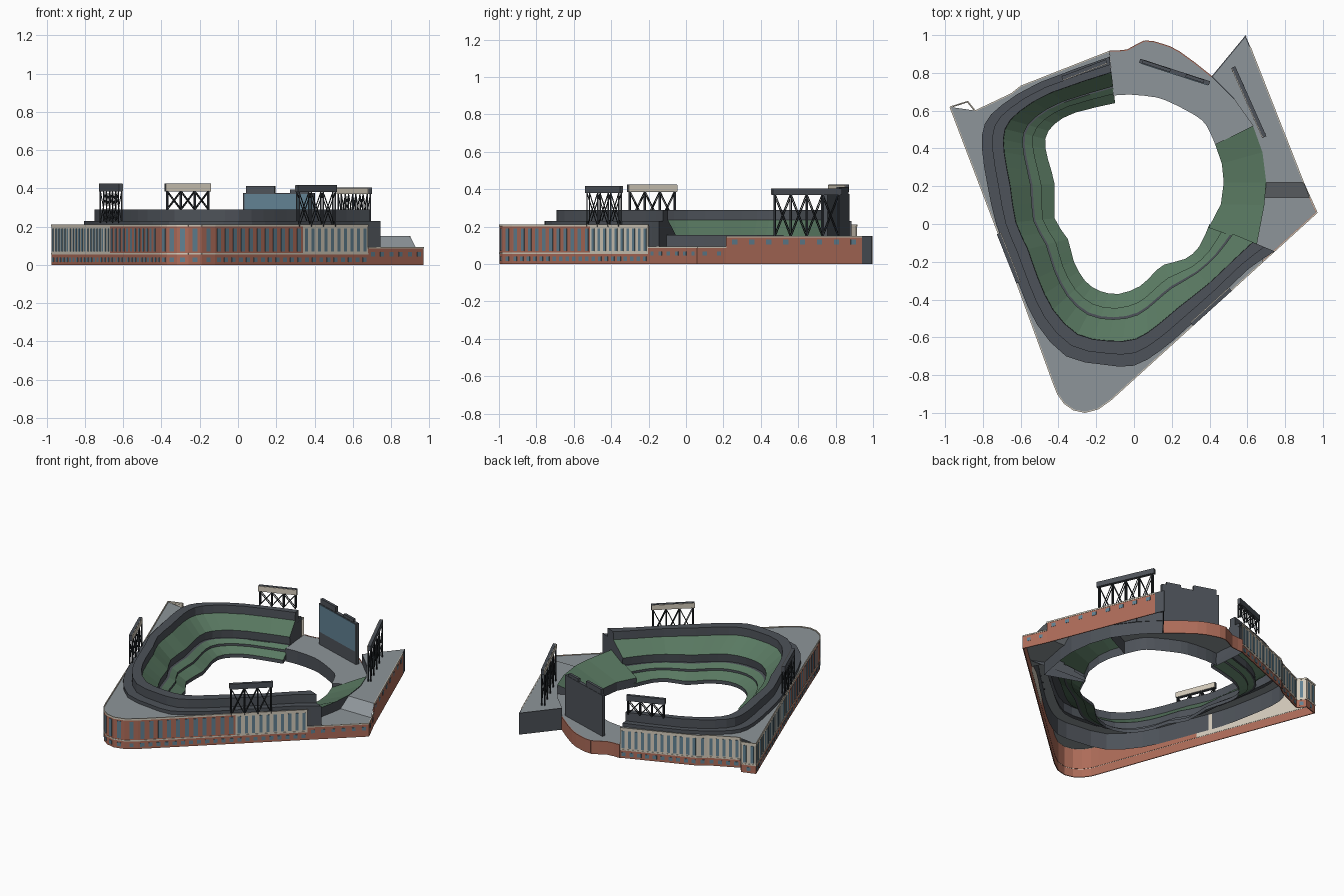
import bpy, bmesh, math
from mathutils import Vector, Matrix

if "Cube" in bpy.data.objects:
    bpy.data.objects.remove(bpy.data.objects["Cube"])

Z = Vector((0, 0, 1))

def mat(name, r, g, b):
    m = bpy.data.materials.new(name)
    m.diffuse_color = (r, g, b, 1)
    m.use_nodes = True
    m.node_tree.nodes["Principled BSDF"].inputs["Base Color"].default_value = m.diffuse_color
    return m

BRICK = mat("brick", .42, .15, .10)
CREAM = mat("cream", .66, .60, .50)
GREEN = mat("seat_green", .10, .19, .12)
DARK = mat("dark_grey", .075, .085, .10)
GREY = mat("deck_grey", .27, .30, .32)
BLUE = mat("glass_blue", .12, .22, .29)
STEEL = mat("steel", .025, .03, .035)

def finish(name, bm, mats):
    me = bpy.data.meshes.new(name)
    bm.to_mesh(me)
    bm.free()
    for m in mats:
        me.materials.append(m)
    ob = bpy.data.objects.new(name, me)
    bpy.context.collection.objects.link(ob)

def beams(name, items, m):
    """Boxes running from p to q, each with a width and a height."""
    bm = bmesh.new()
    for p, q, w, h in items:
        p, q = Vector(p), Vector(q)
        d = (q - p).normalized()
        s = d.cross(Z) if abs(d.z) < .99 else Vector((1, 0, 0))
        s.normalize()
        rot = Matrix((d, s, s.cross(d))).transposed().to_4x4()
        size = Matrix.Diagonal(((q - p).length, w, h, 1))
        bmesh.ops.create_cube(bm, size=1, matrix=Matrix.Translation((p + q) / 2) @ rot @ size)
    bmesh.ops.recalc_face_normals(bm, faces=bm.faces)
    finish(name, bm, [m])

def slab(a, b, z0, z1, thick, off):
    """Upright panel; off shifts it to the right of a->b (outward)."""
    a, b = Vector((*a, (z0 + z1) / 2)), Vector((*b, (z0 + z1) / 2))
    s = (b - a).normalized().cross(Z) * off
    return (a + s, b + s, thick, z1 - z0)

def segs(pts):
    return list(zip(pts, pts[1:]))

def wall(name, pts, z0, z1, m, thick=.006, off=-.003):
    beams(name, [slab(a, b, z0, z1, thick, off) for a, b in segs(pts)], m)

def windows(name, pts, z0, z1, step, width):
    items = []
    for a, b in segs(pts):
        a, b = Vector(a), Vector(b)
        n = int((b - a).length / step)
        d = (b - a).normalized() * width / 2
        for i in range(n):
            c = a.lerp(b, (i + .5) / n)
            items.append(slab(c - d, c + d, z0, z1, .004, 0))
    beams(name, items, BLUE)

def smooth(pts):
    """Catmull-Rom midpoints for a rounder ring."""
    out = []
    v = [Vector(p) for p in pts]
    for i in range(len(v) - 1):
        p0, p3 = v[max(i - 1, 0)], v[min(i + 2, len(v) - 1)]
        out += [v[i], (v[i] + v[i + 1]) * .5625 - (p0 + p3) * .0625]
    return out + [v[-1]]

def loft(name, inner, outer, profile, mats):
    """Sweep profile (t, z, material) between inner and outer curves, with end caps."""
    bm = bmesh.new()
    rows = []
    for a, b in zip(inner, outer):
        a, b = Vector(a), Vector(b)
        rows.append([bm.verts.new((*a.lerp(b, t), z)) for t, z, _ in profile])
    for r, s in segs(rows):
        for k in range(len(profile) - 1):
            bm.faces.new((r[k], s[k], s[k + 1], r[k + 1])).material_index = profile[k][2]
    for r in (rows[0], rows[-1]):
        bm.faces.new(r).material_index = 0
    bmesh.ops.recalc_face_normals(bm, faces=bm.faces)
    finish(name, bm, mats)

def deck(name, pts, m=GREY):
    bm = bmesh.new()
    f = bm.faces.new([bm.verts.new(p) for p in pts])
    f.normal_update()
    if f.normal.z < 0:
        f.normal_flip()
    bmesh.ops.triangulate(bm, faces=[f])
    finish(name, bm, [m])

# seating bowl: field edge and outer edge, from left field round to right field
inner = smooth([(-.10, .64), (-.31, .59), (-.42, .53), (-.47, .45), (-.455, .34), (-.42, .21),
                (-.42, .03), (-.35, -.08), (-.32, -.195), (-.26, -.30), (-.18, -.355), (-.08, -.37),
                (.03, -.33), (.10, -.265), (.16, -.215), (.27, -.185), (.345, -.12), (.40, .0)])
outer = smooth([(-.13, .885), (-.50, .75), (-.70, .63), (-.79, .53), (-.805, .40), (-.775, .20),
                (-.73, 0), (-.67, -.16), (-.605, -.33), (-.515, -.53), (-.36, -.70), (-.16, -.745),
                (.0, -.75), (.14, -.67), (.27, -.56), (.455, -.385), (.61, -.235), (.745, -.145)])
loft("seating_bowl", inner, outer,
     [(0, 0, 0), (0, .025, 1), (.20, .06, 0), (.20, .075, 1), (.33, .095, 0), (.38, .095, 0),
      (.36, .15, 1), (.66, .235, 0), (.665, .29, 0), (.84, .29, 0), (.84, .23, 0), (1, .23, 0),
      (1, .09, 0)], [DARK, GREEN])

# right field stand and outfield terrace
loft("right_field_stand", [(.395, -.02), (.46, .105), (.475, .22), (.465, .32), (.43, .42)],
     [(.65, -.11), (.69, .10), (.70, .22), (.68, .38), (.63, .52)],
     [(0, 0, 0), (0, .06, 1), (1, .155, 0), (1, 0, 0)], [DARK, GREEN])
arc = smooth([(.63, .52), (.53, .66), (.41, .78), (.24, .91), (.15, .95), (.055, .968), (-.035, .92),
              (-.13, .915)])
terrace = smooth([(.43, .42), (.40, .49), (.36, .55), (.27, .605), (.20, .64), (.12, .67),
                  (-.02, .685), (-.11, .68)])
loft("outfield_terrace", terrace, arc,
     [(0, 0, 0), (0, .09, 1), (1, .09, 0), (1, 0, 0)], [DARK, GREY])
wall("outfield_brick_wall", arc[4:], 0, .092, BRICK, .006, .001)

# facade footprint, counter-clockwise from the left field end
back = [(-.13, .915), (-.60, .73), (-.65, .69), (-.84, .60), (-.88, .65), (-.975, .62)]
left_split, right_split = (-.67, -.18), (.34, -.512)
corner = [left_split, (-.425, -.85), (-.405, -.90), (-.37, -.95), (-.32, -.985), (-.26, -.998),
          (-.19, -.98), (-.12, -.93), right_split]
gate = (.68, -.203)
tall = back + corner + [gate]
cream_runs = {"left": back + [left_split], "right": [right_split, gate]}

wall("lower_brick_wall", tall, 0, .056, BRICK)
wall("stone_band", tall, .054, .062, CREAM, .006, -.001)
wall("cornice", tall, .20, .212, CREAM, .006, -.001)
windows("lower_windows", tall, .015, .040, .05, .026)
wall("upper_brick_wall", corner, .06, .202, BRICK)
windows("upper_windows", corner, .07, .19, .055, .026)
for side, run in cream_runs.items():
    wall(side + "_colonnade_wall", run, .06, .202, CREAM)
    windows(side + "_colonnade_windows", run, .07, .19, .042, .02)

# main deck, tucked under the rim of the bowl
rim = [a.lerp(b, .82) for a, b in zip(inner, outer)]
deck_edge = back[:4] + [back[5]] + corner + [gate]
deck("main_deck", [(*p, .206) for p in deck_edge] + [(*p, .206) for p in reversed(rim)])

# right field low wall, ramp and raised deck
low = [gate, (.97, .06), (.90, .215)]
wall("low_brick_wall", low, 0, .09, BRICK)
wall("low_wall_cap", low, .086, .094, CREAM, .006, -.001)
windows("low_wall_windows", low, .045, .068, .06, .025)
high = [(.90, .215), (.615, .94)]
wall("right_brick_wall", high, 0, .145, BRICK)
wall("right_wall_cap", high, .141, .151, CREAM, .006, -.001)
windows("right_wall_windows", high, .105, .13, .09, .03)
wall("grey_end_wall", [(.615, .94), (.59, .998), (.41, .78)], 0, .15, DARK)
wall("deck_step_wall", [(.41, .78), (.53, .66), (.63, .52)], .09, .15, DARK)
deck("low_deck", [(.62, -.09, .09), (.68, -.203, .09), (.97, .06, .09), (.93, .14, .09), (.68, .14, .09)])
deck("ramp", [(.69, .14, .09), (.93, .14, .09), (.90, .22, .15), (.70, .22, .15)])
deck("raised_deck", [(x, y, .15) for x, y in [(.70, .22), (.90, .22), (.59, .998), (.41, .78),
                                              (.53, .66), (.63, .52), (.68, .38)]])

# scoreboard
sa, sb = Vector((.03, .865)), Vector((.40, .745))
beams("scoreboard", [slab(sa, sb, .09, .375, .022, 0),
                     slab(sa.lerp(sb, .04), sa.lerp(sb, .44), .375, .412, .018, 0),
                     slab(sa.lerp(sb, .66), sa.lerp(sb, .92), .375, .395, .018, 0)], DARK)
beams("scoreboard_screen", [slab(sa.lerp(sb, .02), sb.lerp(sa, .02), .18, .37, .004, .012)], BLUE)

def tower(name, a, b, base, z0, z1, bays):
    """Two braced steel frames carrying a lamp bank that faces the field."""
    a, b = Vector(a), Vector(b)
    side = Vector((b.y - a.y, a.x - b.x)).normalized() * .009
    items = []
    for s in (side, -side):
        pts = [a.lerp(b, .04 + .92 * i / bays) + s for i in range(bays + 1)]
        items += [((*p, base), (*p, z0), .007, .007) for p in pts]
        for p, q in segs(pts):
            items += [((*p, base), (*q, z0), .004, .004), ((*q, base), (*p, z0), .004, .004)]
    beams(name + "_frame", items, STEEL)
    beams(name + "_housing", [slab(a, b, z0, z1, .02, .002)], DARK)
    beams(name + "_lamp_bank", [slab(a, b, z0 + .002, z1 - .002, .004, -.01)], CREAM)

tower("left_field_light", (-.145, .86), (-.38, .77), .29, .385, .425, 3)
tower("left_light", (-.715, -.05), (-.612, -.31), .22, .385, .425, 3)
tower("right_light", (.305, -.53), (.51, -.345), .20, .38, .418, 3)
tower("right_field_light", (.69, .46), (.525, .83), .15, .37, .405, 4)
